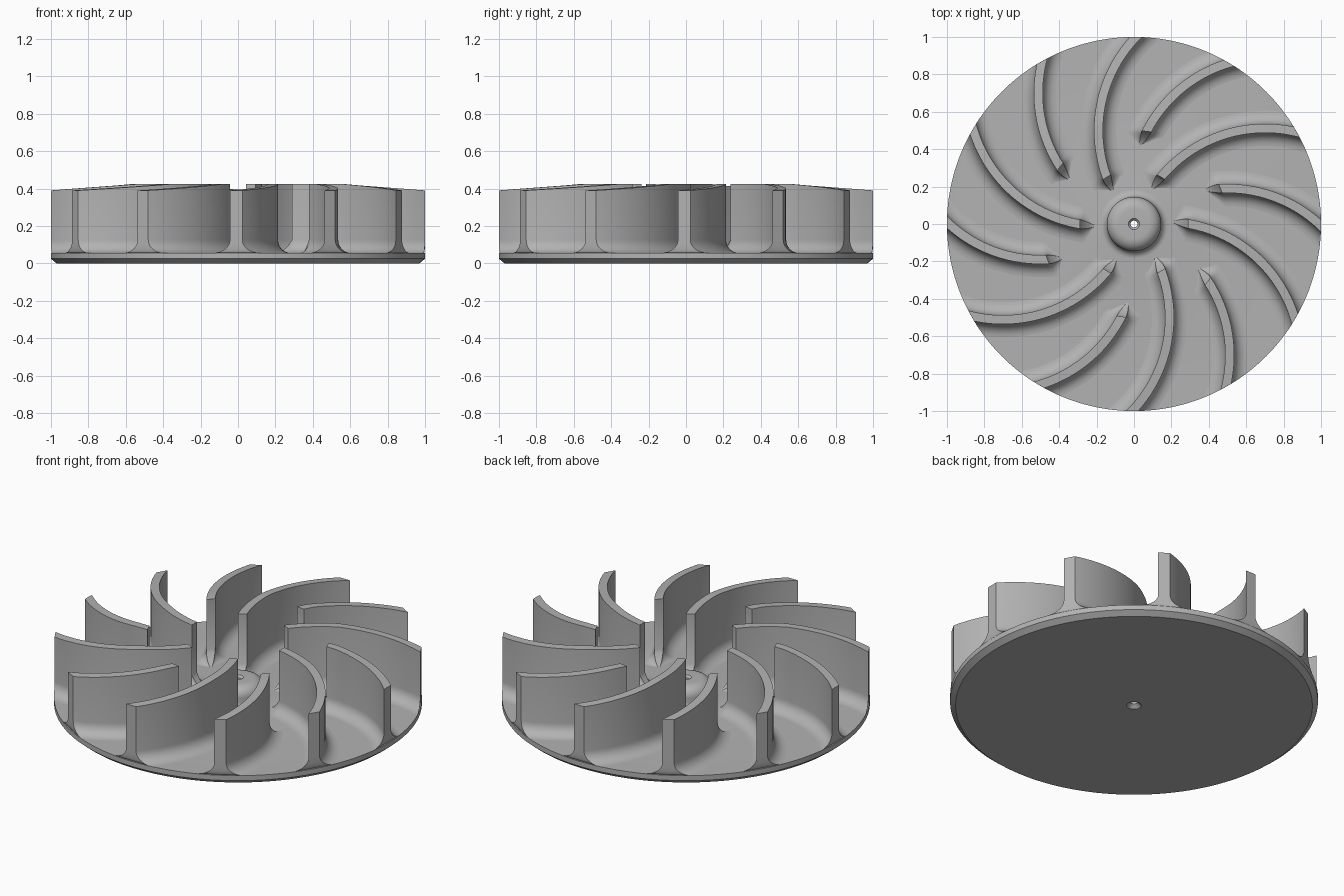
import bpy, bmesh, math

if "Cube" in bpy.data.objects:
    bpy.data.objects.remove(bpy.data.objects["Cube"])

metal = bpy.data.materials.new("grey_metal")
metal.diffuse_color = (0.45, 0.45, 0.45, 1)
metal.use_nodes = True
metal.node_tree.nodes["Principled BSDF"].inputs["Base Color"].default_value = metal.diffuse_color

FLOOR = 0.055              # top of the back plate
CX, CY, R = 0.535, 0.5, 0.725   # centre and radius of the blade arc
D, THC = math.hypot(CX, CY), math.atan2(CY, CX)


def finish(name, bm, angle):
    bmesh.ops.remove_doubles(bm, verts=bm.verts, dist=1e-5)
    bmesh.ops.recalc_face_normals(bm, faces=bm.faces)
    me = bpy.data.meshes.new(name)
    bm.to_mesh(me)
    bm.free()
    me.materials.append(metal)
    ob = bpy.data.objects.new(name, me)
    bpy.context.collection.objects.link(ob)
    bpy.ops.object.select_all(action='DESELECT')
    ob.select_set(True)
    bpy.context.view_layer.objects.active = ob
    bpy.ops.object.shade_smooth_by_angle(angle=math.radians(angle))
    return ob


def lathe(name, profile, n=192):
    """Revolve a closed (radius, z) profile around z."""
    bm = bmesh.new()
    rings = [[bm.verts.new((r * math.cos(2 * math.pi * i / n),
                            r * math.sin(2 * math.pi * i / n), z)) for r, z in profile]
             for i in range(n)]
    m = len(profile)
    for i in range(n):
        a, b = rings[i], rings[(i + 1) % n]
        for j in range(m):
            k = (j + 1) % m
            bm.faces.new((a[j], b[j], b[k], a[k]))
    return finish(name, bm, 30)


# back plate with chamfered rim, domed hub and countersunk through hole
dome = [(0.08 + 0.065 * math.cos(t), 0.12 + 0.06 * math.sin(t))
        for t in (math.pi / 2 * i / 8 for i in range(9))]
fillet = [(0.185 - 0.04 * math.sin(t), 0.095 - 0.04 * math.cos(t))
          for t in (math.pi / 2 * i / 6 for i in range(7))]
lathe("plate_and_hub",
      [(0.04, 0), (0.97, 0), (1, 0.025), (1, FLOOR)] + fillet + dome
      + [(0.03, 0.18), (0.018, 0.168), (0.018, 0.02)])


def arc_point(offset, r):
    """Point at distance r from the axis on the blade arc offset sideways."""
    p = R + offset
    c = max(-1, min(1, (r * r - D * D - p * p) / (2 * D * p)))
    th = THC + math.acos(c)
    return CX + p * math.cos(th), CY + p * math.sin(th)


# half cross-section of a blade: (half width, z), foot fillet first, top last
HALF, FIL = 0.024, 0.07
foot = [(HALF + FIL - FIL * math.sin(t), FLOOR + FIL - FIL * math.cos(t))
        for t in (math.pi / 2 * i / 7 for i in range(8))]
section = [(HALF + FIL, FLOOR - 0.015)] + foot + [(HALF, None)]


def blade(name, r_in, turn):
    bm = bmesh.new()
    ca, sa = math.cos(turn), math.sin(turn)

    def ring(r, width=1.0, low=None):
        top = min(0.425, 0.39 + 0.08 * (1 - r))
        pts = [(-w, z) for w, z in section] + [(w, z) for w, z in reversed(section)]
        out = []
        for w, z in pts:
            z = top if z is None else z
            if low is not None:
                z = min(z, FLOOR + FIL)
                z = z if z < FLOOR else FLOOR + (z - FLOOR) * low - 0.002 * (1 - low)
            x, y = arc_point(w * width, r)
            out.append(bm.verts.new((x * ca - y * sa, x * sa + y * ca, z)))
        return out

    # pointed foot running in front of the leading edge, then the blade itself
    rings = []
    for u in (1, 0.85, 0.7, 0.5, 0.3, 0.15, 0):
        rings.append(ring(r_in - 0.09 * u, max(0.02, 1 - u ** 1.5), (1 - u) ** 2))
    steps = 28
    rings += [ring(r_in + (1 - r_in) * i / steps) for i in range(steps + 1)]
    m = len(rings[0])
    for a, b in zip(rings, rings[1:]):
        for j in range(m):
            k = (j + 1) % m
            bm.faces.new((a[j], b[j], b[k], a[k]))
    # end caps built from left/right pairs
    for e in (rings[0], rings[-1]):
        for j in range(m // 2 - 1):
            bm.faces.new((e[j], e[j + 1], e[m - 2 - j], e[m - 1 - j]))
    bmesh.ops.dissolve_degenerate(bm, edges=bm.edges, dist=1e-5)
    finish(name, bm, 35)


# six long blades alternating with six short splitter blades
for i in range(6):
    blade(f"long_blade_{i + 1}", 0.29, math.radians(60 * i))
    blade(f"short_blade_{i + 1}", 0.50, math.radians(60 * i - 30))
